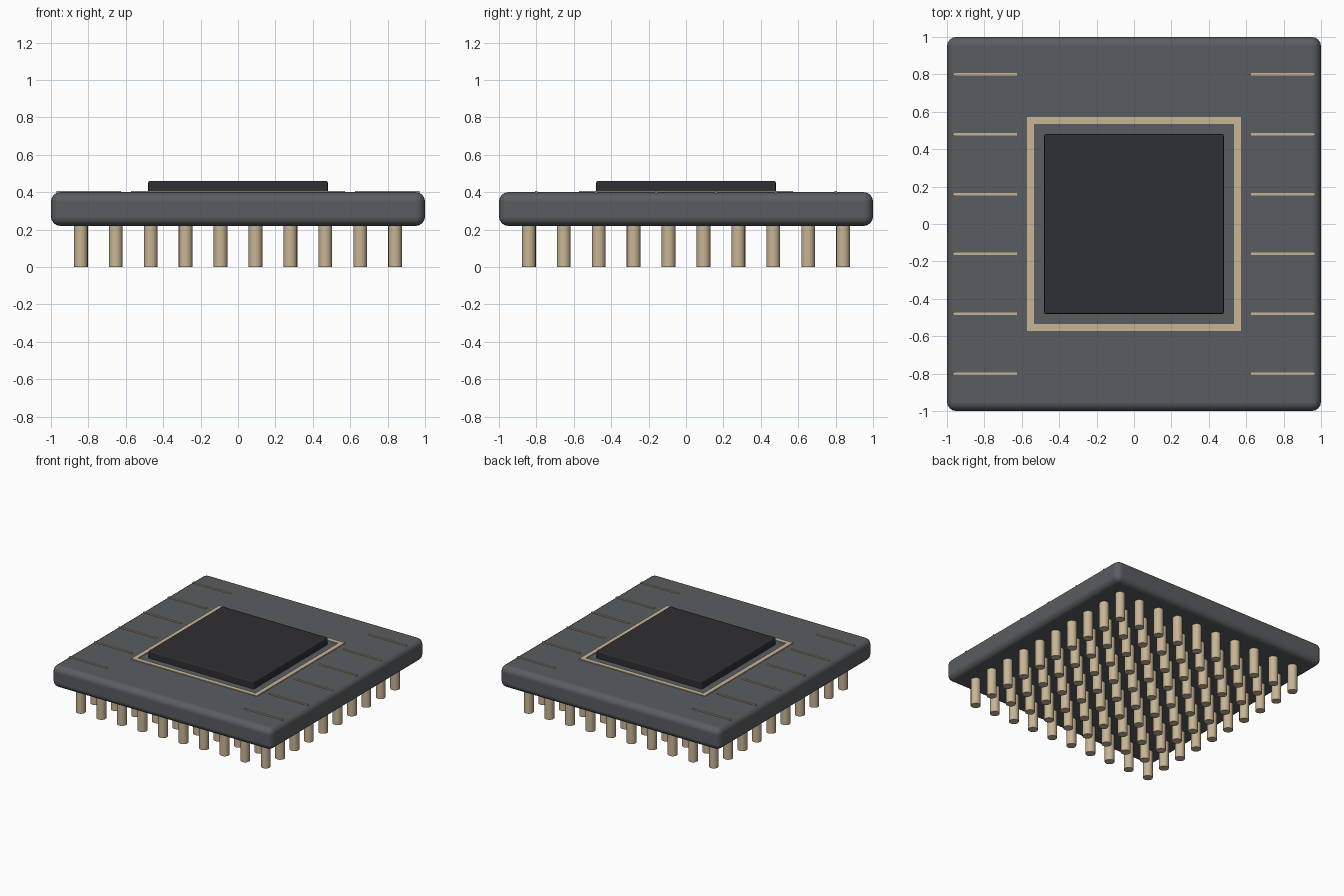
import bpy, bmesh, math
from mathutils import Matrix, Vector

if "Cube" in bpy.data.objects:
    bpy.data.objects.remove(bpy.data.objects["Cube"])


def material(name, rgb):
    m = bpy.data.materials.new(name)
    m.diffuse_color = (*rgb, 1)
    m.use_nodes = True
    m.node_tree.nodes["Principled BSDF"].inputs["Base Color"].default_value = m.diffuse_color
    return m


SLATE = material("slate", (0.10, 0.11, 0.12))
BLACK = material("black", (0.028, 0.029, 0.033))
GOLD = material("gold", (0.58, 0.46, 0.30))


def add_box(bm, lo, hi):
    lo, hi = Vector(lo), Vector(hi)
    mat = Matrix.Translation((lo + hi) / 2) @ Matrix.Diagonal((*(hi - lo), 1))
    bmesh.ops.create_cube(bm, size=1, matrix=mat)


def finish(bm, name, mat, bevel=0, segments=1, smooth=False):
    mesh = bpy.data.meshes.new(name)
    bm.to_mesh(mesh)
    bm.free()
    mesh.materials.append(mat)
    ob = bpy.data.objects.new(name, mesh)
    bpy.context.collection.objects.link(ob)
    if bevel:
        mod = ob.modifiers.new("Bevel", 'BEVEL')
        mod.width, mod.segments = bevel, segments
    if smooth:
        bpy.ops.object.select_all(action='DESELECT')
        ob.select_set(True)
        bpy.context.view_layer.objects.active = ob
        bpy.ops.object.shade_smooth_by_angle(angle=math.radians(40))
    if bevel and smooth:
        # bevelled slabs: shade the rounded edges smoothly too
        for p in mesh.polygons:
            p.use_smooth = True
        for a in [a.name for a in mesh.attributes if a.name == "sharp_edge"]:
            mesh.attributes.remove(mesh.attributes[a])
        ob.modifiers["Bevel"].harden_normals = True
    return ob


# Package slab with rounded edges
bm = bmesh.new()
add_box(bm, (-1, -1, 0.22), (1, 1, 0.40))
finish(bm, "package_body", SLATE, 0.05, 4, True)

# Raised die cover
bm = bmesh.new()
add_box(bm, (-0.48, -0.48, 0.395), (0.48, 0.48, 0.46))
finish(bm, "die_cover", BLACK, 0.008, 2, True)

# Thin square frame around the die
bm = bmesh.new()
OUT, INN, Z0, Z1 = 0.572, 0.535, 0.395, 0.406
for s in (-1, 1):
    a, b = sorted((s * OUT, s * INN))
    add_box(bm, (-OUT, a, Z0), (OUT, b, Z1))
    add_box(bm, (a, -INN, Z0), (b, INN, Z1))
finish(bm, "die_frame", GOLD)

# Surface traces on the left and right margins
bm = bmesh.new()
for s in (-1, 1):
    a, b = sorted((s * 0.625, s * 0.97))
    for i in range(6):
        y = -0.8 + 0.32 * i
        add_box(bm, (a, y - 0.007, Z0), (b, y + 0.007, Z1))
finish(bm, "surface_traces", GOLD)

# Ten by ten grid of contact pins
bm = bmesh.new()
for i in range(10):
    for j in range(10):
        pos = (-0.84 + i * 1.68 / 9, -0.84 + j * 1.68 / 9, 0.115)
        bmesh.ops.create_cone(bm, cap_ends=True, segments=16, radius1=0.037,
                              radius2=0.037, depth=0.23,
                              matrix=Matrix.Translation(pos))
finish(bm, "contact_pins", GOLD, smooth=True)
